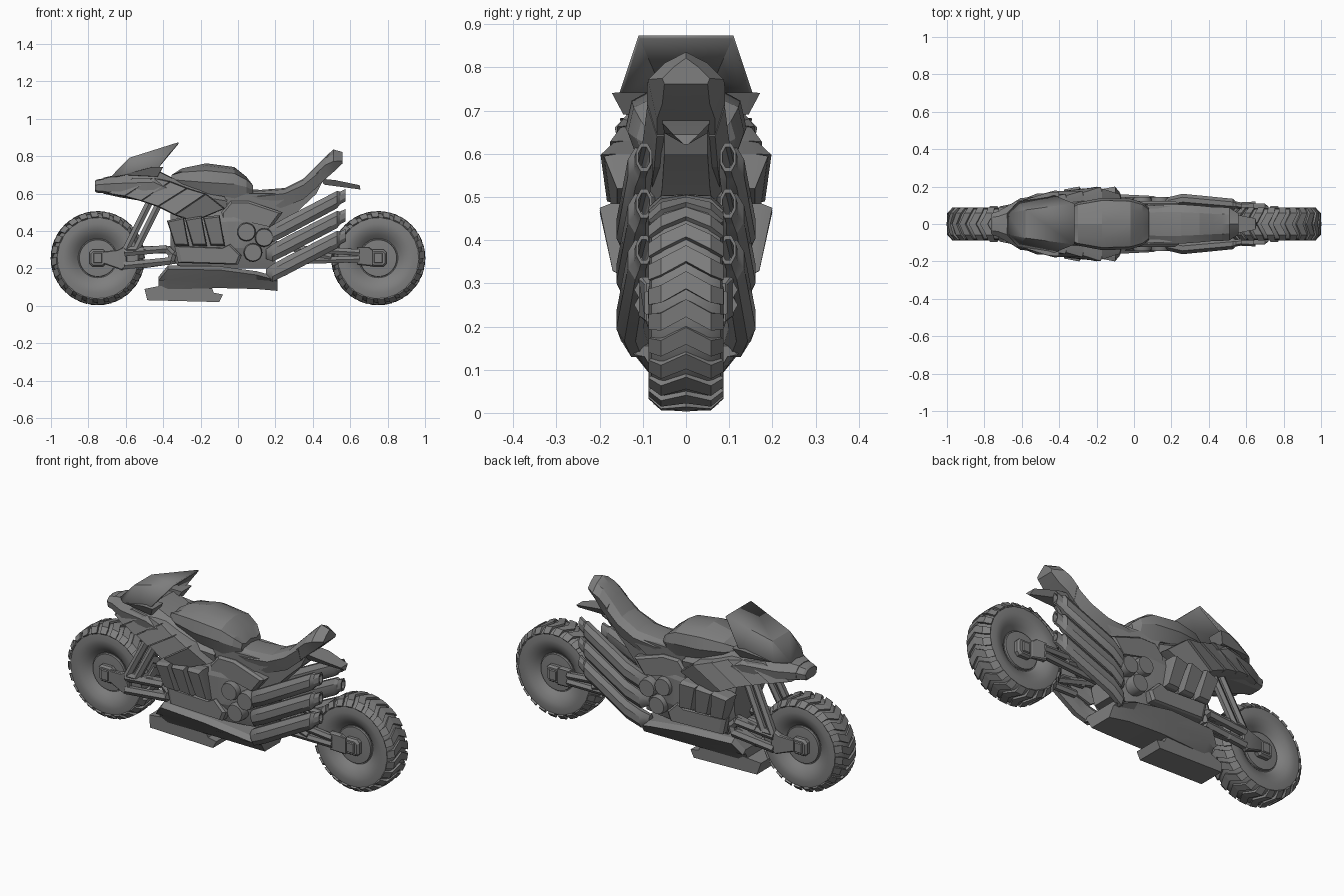
import bpy, bmesh, math
from mathutils import Vector

if "Cube" in bpy.data.objects:
    bpy.data.objects.remove(bpy.data.objects["Cube"])

grey = bpy.data.materials.new("dark_grey")
grey.diffuse_color = (0.21, 0.21, 0.21, 1)
grey.use_nodes = True
grey.node_tree.nodes["Principled BSDF"].inputs["Base Color"].default_value = grey.diffuse_color


def finish(name, bm, angle=20):
    bmesh.ops.recalc_face_normals(bm, faces=bm.faces)
    me = bpy.data.meshes.new(name)
    bm.to_mesh(me)
    bm.free()
    me.materials.append(grey)
    ob = bpy.data.objects.new(name, me)
    bpy.context.collection.objects.link(ob)
    bpy.ops.object.select_all(action='DESELECT')
    ob.select_set(True)
    bpy.context.view_layer.objects.active = ob
    bpy.ops.object.shade_smooth_by_angle(angle=math.radians(angle))
    return ob


def skin(bm, rings, caps=True):
    """Join closed rings of points into a tube."""
    vs = [[bm.verts.new(p) for p in r] for r in rings]
    n = len(vs[0])
    for a, b in zip(vs, vs[1:]):
        for i in range(n):
            bm.faces.new((a[i], a[(i + 1) % n], b[(i + 1) % n], b[i]))
    if caps:
        bm.faces.new(vs[0])
        bm.faces.new(vs[-1])


def loft(name, sections, angle=18):
    """Sections: (x, half outline of (y, z) from top centre to bottom centre)."""
    bm = bmesh.new()
    rings = []
    for x, half in sections:
        ring = [(x, y, z) for y, z in half]
        ring += [(x, -y, z) for y, z in reversed(half) if y > 0]
        rings.append(ring)
    skin(bm, rings)
    return finish(name, bm, angle)


def plates(name, pts, inner, outer, shrink=0.9):
    """Chamfered side plates on both sides; pts are (x, z) or (x, z, outer y)."""
    bm = bmesh.new()
    cx = sum(p[0] for p in pts) / len(pts)
    cz = sum(p[1] for p in pts) / len(pts)
    for s in (1, -1):
        ys = [p[2] if len(p) > 2 else outer for p in pts]
        r0 = [(p[0], s * inner, p[1]) for p in pts]
        r1 = [(p[0], s * (inner + (y - inner) * 0.75), p[1]) for p, y in zip(pts, ys)]
        r2 = [(cx + (p[0] - cx) * shrink, s * y, cz + (p[1] - cz) * shrink)
              for p, y in zip(pts, ys)]
        skin(bm, [r0, r1, r2])
    return finish(name, bm)


def slab(name, pts):
    """Solid across the middle; pts are (x, z, half width)."""
    bm = bmesh.new()
    skin(bm, [[(x, -w, z) for x, z, w in pts], [(x, w, z) for x, z, w in pts]])
    return finish(name, bm)


def rods(name, pairs, r, sides=6):
    """Straight bars on both sides."""
    bm = bmesh.new()
    for a, b in pairs:
        for s in (1, -1):
            p, q = (Vector((v[0], v[1] * s, v[2])) for v in (a, b))
            d = (q - p).normalized()
            u = d.cross(Vector((0, 1, 0)) if abs(d.y) < 0.8 else Vector((0, 0, 1))).normalized()
            w = d.cross(u)
            skin(bm, [[c + r * (u * math.cos(t) + w * math.sin(t))
                       for t in [(k + 0.5) * math.tau / sides for k in range(sides)]]
                      for c in (p, q)])
    return finish(name, bm, 35)


def wheel(prefix, cx, cz=0.255):
    def at(r, a, y):
        return (cx + r * math.cos(a), y, cz + r * math.sin(a))
    # tyre and rim as one turned profile
    prof = [(0.241, 0), (0.238, 0.05), (0.217, 0.08), (0.185, 0.085), (0.155, 0.08),
            (0.125, 0.063), (0.105, 0.045), (0.1, 0.045), (0.098, 0.055), (0.05, 0.058)]
    full = [(r, -y) for r, y in reversed(prof)] + prof[1:]
    bm = bmesh.new()
    skin(bm, [[at(r, k * math.tau / 48, y) for k in range(48)] for r, y in full])
    finish(prefix + "_tyre", bm, 32)
    # chevron tread blocks
    bm = bmesh.new()
    n = 24
    strip = [(0, 0.252, 0.23, 0.13), (0.058, 0.249, 0.225, 0.0), (0.087, 0.222, 0.205, -0.02)]
    for k in range(n):
        for s in (1, -1):
            rings = []
            for y, top, low, off in strip:
                a = k * math.tau / n + off
                iy = s * min(y, 0.07)
                rings.append([at(top, a, s * y), at(top, a + 0.165, s * y),
                              at(low, a + 0.165, iy), at(low, a, iy)])
            skin(bm, rings)
    finish(prefix + "_tread", bm)
    # axle nut
    sq = [(cx + x, cz + z) for x, z in ((-.03, -.045), (.03, -.045), (.045, -.03), (.045, .03),
                                        (.03, .045), (-.03, .045), (-.045, .03), (-.045, -.03))]
    plates(prefix + "_axle_nut", sq, 0.04, 0.088, 0.8)
    plates(prefix + "_axle_cap", [(cx + x * .022, cz + z * .027) for x, z in
                                  ((-1, -1), (1, -1), (1, 1), (-1, 1))], 0.08, 0.096)


wheel("front_wheel", -0.75)
wheel("rear_wheel", 0.75)

# front suspension
plates("front_axle_bracket", [(-0.72, .225, .095), (-0.62, .19), (-0.59, .21), (-0.6, .32),
                              (-0.64, .30), (-0.72, .29, .095)], 0.082, 0.11)
rods("front_arm", [((-.61, .1, .285), (-.38, .1, .305)), ((-.61, .1, .215), (-.36, .1, .24)),
                   ((-.38, .1, .305), (-.35, .1, .275)), ((-.35, .1, .275), (-.36, .1, .24)),
                   ((-.51, .1, .22), (-.3, .05, .25)), ((-.51, .1, .3), (-.3, .05, .3))], 0.023)
rods("front_struts", [((-.60, .1, .30), (-.47, .08, .56)), ((-.545, .1, .30), (-.42, .08, .55)),
                      ((-.60, .1, .30), (-.545, .1, .30))], 0.021)

# rear swing arm
plates("rear_axle_bracket", [(.635, .22), (.72, .21, .095), (.72, .30, .095), (.70, .315), (.635, .315)], .082, .11)
rods("rear_arm", [((.3, .08, .24), (.65, .1, .25)), ((.25, .08, .31), (.65, .1, .285))], 0.02)
rods("rear_arm_brace", [((.2, .07, .33), (.5, .095, .26))], 0.02)

# engine core, frame and undertail
hexa = lambda w, t, b: [(0, t), (w * .7, t), (w, t - .3 * (t - b)), (w, b + .3 * (t - b)), (w * .7, b), (0, b)]
loft("engine_block", [(-.36, hexa(.09, .50, .28)), (-.32, hexa(.13, .53, .21)),
                      (-.02, hexa(.13, .56, .2)), (.10, hexa(.11, .56, .2)), (.2, hexa(.08, .52, .2))])
slab("rear_frame", [(-.08, .6, .11), (.3, .6, .09), (.42, .66, .06), (.47, .70, .05), (.42, .60, .05),
                    (.34, .525, .055), (.22, .40, .07), (.12, .36, .09), (0, .42, .11)])
plates("engine_side_cover", [(-.34, .32), (-.32, .23), (0, .22), (.02, .27), (-.04, .33), (-.08, .31)], .1, .145)
plates("frame_spar", [(-.09, .50), (-.04, .56), (.06, .56), (.24, .50), (.18, .42), (.0, .46),
                      (-.04, .30), (-.09, .33)], .07, .122)

# slanted engine side boxes
for i in range(3):
    x = -.38 + i * .096
    plates("engine_side_box_%d" % (i + 1),
           [(x, .455 + i * .01, .185), (x + .09, .475 + i * .005, .2), (x + .118, .32, .17),
            (x + .042, .322, .165)], .1, .19, .88)

# round engine covers
for i, (x, z) in enumerate([(.045, .395), (.14, .365), (.08, .285)]):
    plates("round_cover_%d" % (i + 1), [(x + .05 * math.cos(k * math.tau / 20),
           z + .05 * math.sin(k * math.tau / 20)) for k in range(20)], .06, .145, .9)

# exhaust pipes with open ends
for i, (z0, z1) in enumerate([(.378, .592), (.275, .485), (.168, .378)]):
    bm = bmesh.new()
    m = (z1 - z0) / .405
    path = [(.15, .09, z0 + .002, .02, .028), (.185, .115, z0 + .015 * m, .031, .05),
            (.26, .13, z0 + .09 * m, .034, .053), (.53, .106, z1 - .045 * m, .031, .05),
            (.545, .102, z1 - .03 * m, .02, .037), (.575, .097, z1, .02, .036),
            (.575, .097, z1, .014, .026), (.5, .107, z1 - .075 * m, .012, .022)]
    for s in (1, -1):
        skin(bm, [[(x, s * (y + ry * math.cos(k * math.tau / 8 + .39)), z + rz * math.sin(k * math.tau / 8 + .39))
                   for k in range(8)] for x, y, z, ry, rz in path])
    finish("exhaust_pipe_%d" % (i + 1), bm, 30)

# belly pan and lower skid
pan = lambda t, b, w: [(0, t), (w * .8, t), (w, t - .02), (w * .8, b + .05), (w * .55, b), (0, b)]
loft("belly_pan", [(-.425, pan(.155, .085, .11)), (-.375, pan(.215, .088, .14)), (-.1, pan(.212, .095, .16)),
                   (.1, pan(.185, .09, .15)), (.21, pan(.155, .08, .12))])
slab("lower_skid", [(-.5, .09, .06), (-.485, .03, .075), (-.1, .02, .075), (-.08, .06, .075),
                    (-.13, .07, .075), (-.14, .10, .08), (-.4, .11, .08)])

# fuel tank
tank = lambda w, t, m, b: [(0, t), (w * .55, t - .012), (w * .9, (t + m) / 2 + .012), (w, m), (w * .8, b), (0, b)]
loft("fuel_tank", [(-.355, tank(.085, .70, .675, .65)), (-.30, tank(.115, .735, .67, .63)),
                   (-.17, tank(.14, .762, .66, .60)), (-.02, tank(.135, .742, .65, .575)),
                   (.045, tank(.115, .69, .635, .565)), (.08, tank(.085, .645, .62, .585))])

# seat and tail
seat = lambda w, t, m, b: [(0, t), (w * .6, t - .008), (w, m), (w * .75, b), (0, b)]
loft("seat", [(.03, seat(.10, .625, .59, .50)), (.12, seat(.105, .62, .585, .49)),
              (.25, seat(.105, .63, .60, .53)), (.35, seat(.098, .68, .645, .57)),
              (.43, seat(.09, .76, .71, .64))])
loft("tail", [(.42, seat(.09, .75, .71, .635)), (.47, seat(.09, .80, .755, .68)),
              (.51, [(0, .836), (.05, .81), (.088, .772), (.055, .715), (0, .715)]),
              (.56, [(0, .822), (.03, .80), (.055, .775), (.05, .762), (0, .762)])])
slab("rear_fender", [(.44, .68, .055), (.52, .672, .055), (.65, .645, .03), (.655, .622, .005), (.46, .648, .05)])

# nose fairing
nose = lambda w, t, b: [(0, t), (w * .6, t - .005), (w, b + .6 * (t - b)), (w * .9, b + .15 * (t - b)), (w * .5, b), (0, b)]
loft("nose_fairing", [(-.72, nose(.072, .685, .60)), (-.63, nose(.122, .705, .58)), (-.45, nose(.165, .735, .55)),
                      (-.36, nose(.155, .69, .515)), (-.2, nose(.15, .64, .50)), (-.06, nose(.12, .60, .50))])
loft("headlamp", [(-.765, nose(.05, .668, .612)), (-.755, nose(.06, .675, .605)), (-.70, nose(.075, .685, .60))])

# overlapping fairing side panels, each standing proud of the next along its rear edge
low = [(-.70, .60, .085), (-.61, .585, .13), (-.52, .56, .155), (-.43, .53, .17), (-.34, .485, .175), (-.24, .45, .16)]
top = [(-.56, .685, .125), (-.45, .685, .145), (-.36, .665, .152), (-.27, .63, .168), (-.17, .60, .19), (-.07, .52, .16)]
for i in range(5):
    a, b, c, d = low[i], low[i + 1], top[i + 1], top[i]
    lift = .008 if i < 4 else 0
    plates("fairing_panel_%d" % (i + 1), [a, (b[0], b[1], b[2] + lift), (c[0], c[1], c[2] + lift), d], .06, .15, .94)
plates("fairing_winglet", [(-.62, .70, .12), (-.43, .69, .145), (-.40, .742, .172), (-.46, .742, .168)], .08, .15, .97)

# windshield shell
bm = bmesh.new()
v = {}
for s in (1, -1):
    for k, p in {"nose": (-.68, .055, .69), "brow": (-.58, .075, .792), "lip": (-.32, .11, .874),
                 "rear": (-.43, .155, .738), "side": (-.62, .12, .70)}.items():
        v[k, s] = bm.verts.new((p[0], s * p[1], p[2]))
for a, b in (("nose", "brow"), ("brow", "lip")):
    bm.faces.new((v[a, 1], v[b, 1], v[b, -1], v[a, -1]))
for s in (1, -1):
    bm.faces.new((v["nose", s], v["side", s], v["brow", s]))
    bm.faces.new((v["side", s], v["rear", s], v["brow", s]))
    bm.faces.new((v["rear", s], v["lip", s], v["brow", s]))
shield = finish("windshield", bm, 5)
mod = shield.modifiers.new("thickness", 'SOLIDIFY')
mod.thickness = 0.008
